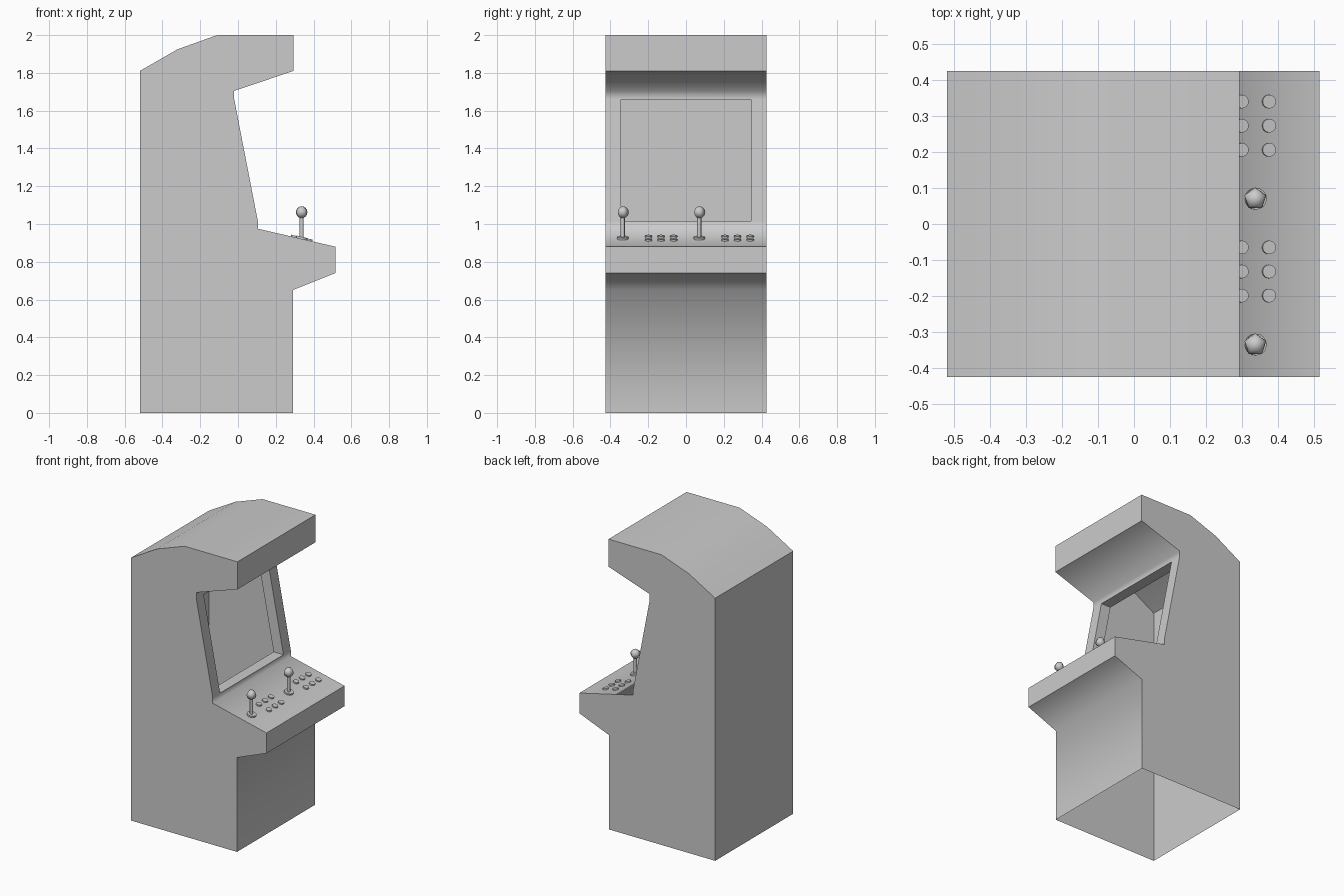
import bpy, bmesh
from math import atan2
from mathutils import Matrix, Vector

if "Cube" in bpy.data.objects:
    bpy.data.objects.remove(bpy.data.objects["Cube"])

HALF = 0.425          # half cabinet width
HOLE = 0.345          # half width of the screen opening
RIM_DEPTH = 0.075

# Side profile (x, z); the flag marks edges that shade smoothly
PROFILE = [
    (-0.52, 0, 0), (0.29, 0, 0), (0.29, 0.65, 1), (0.515, 0.74, 0),
    (0.515, 0.88, 0), (0.105, 0.975, 1), (0.105, 1.015, 1), (-0.02, 1.66, 1),
    (-0.02, 1.705, 1), (0.293, 1.81, 0), (0.293, 2.0, 0), (-0.11, 2.0, 1),
    (-0.32, 1.925, 1), (-0.52, 1.81, 0)]
SCREEN_SEG = 6        # profile segment that holds the screen opening


def finish(bm, name, smooth=True):
    mesh = bpy.data.meshes.new(name)
    for f in bm.faces:
        f.smooth = smooth
    bm.to_mesh(mesh)
    bm.free()
    obj = bpy.data.objects.new(name, mesh)
    bpy.context.collection.objects.link(obj)
    return obj


def build_cabinet():
    bm = bmesh.new()
    left = [bm.verts.new((x, -HALF, z)) for x, z, _ in PROFILE]
    right = [bm.verts.new((x, HALF, z)) for x, z, _ in PROFILE]
    n = len(PROFILE)
    bm.faces.new(left)
    bm.faces.new(right[::-1])
    walls = {}
    # Segment 0 is the open bottom, so it gets no wall
    for i in range(1, n):
        j = (i + 1) % n
        walls[i] = bm.faces.new((left[j], left[i], right[i], right[j]))
    for e in bm.edges:
        e.smooth = False
    for i in range(n):
        e = bm.edges.get((left[i], right[i]))
        if e:
            e.smooth = bool(PROFILE[i][2])
    bmesh.ops.recalc_face_normals(bm, faces=bm.faces[:])

    # Split the screen wall into side strips and an opening
    parts = [walls[SCREEN_SEG]]
    for y in (-HOLE, HOLE):
        geom = set(parts)
        for f in parts:
            geom.update(f.edges, f.verts)
        cut = bmesh.ops.bisect_plane(bm, geom=list(geom), plane_co=(0, y, 0),
                                     plane_no=(0, 1, 0))
        parts = [g for g in cut['geom'] if isinstance(g, bmesh.types.BMFace)]
    middle = min(parts, key=lambda f: abs(f.calc_center_median().y))
    edges = list(middle.edges)
    bmesh.ops.delete(bm, geom=[middle], context='FACES_ONLY')

    # Rim running back from the opening
    for e in edges:
        e.smooth = False
    out = bmesh.ops.extrude_edge_only(bm, edges=edges)
    rim = [g for g in out['geom'] if isinstance(g, bmesh.types.BMVert)]
    bmesh.ops.translate(bm, verts=rim, vec=(-RIM_DEPTH, 0, 0))
    for v in rim:
        for e in v.link_edges:
            e.smooth = False
    bmesh.ops.recalc_face_normals(bm, faces=bm.faces[:])
    finish(bm, "cabinet")


# Control panel slope
A, B = Vector((0.515, 0, 0.88)), Vector((0.105, 0, 0.975))
TILT = Matrix.Rotation(atan2(B.z - A.z, A.x - B.x), 4, 'Y')


def panel_point(x, y):
    t = (x - B.x) / (A.x - B.x)
    return Vector((x, y, B.z + t * (A.z - B.z)))


def disc(name, x, y, radius, height, sides=16):
    bm = bmesh.new()
    mat = Matrix.Translation(panel_point(x, y)) @ TILT
    bmesh.ops.create_cone(bm, cap_ends=True, segments=sides, radius1=radius,
                          radius2=radius, depth=2 * height, matrix=mat)
    for e in bm.edges:
        e.smooth = e.calc_face_angle(0) < 0.6
    finish(bm, name)


def joystick(x, y):
    disc("joystick_base", x, y, 0.03, 0.011)
    z = panel_point(x, y).z
    bm = bmesh.new()
    bmesh.ops.create_cone(bm, cap_ends=True, segments=10, radius1=0.011,
                          radius2=0.011, depth=1.05 - z,
                          matrix=Matrix.Translation((x, y, (1.05 + z) / 2)))
    for e in bm.edges:
        e.smooth = e.calc_face_angle(0) < 0.7
    finish(bm, "joystick_shaft")
    bm = bmesh.new()
    bmesh.ops.create_uvsphere(bm, u_segments=5, v_segments=8, radius=0.032,
                              matrix=Matrix.Translation((x, y, 1.062)))
    finish(bm, "joystick_ball")


build_cabinet()
# Two player stations: a joystick with six buttons each
for y in (-0.335, 0.07):
    joystick(0.337, y)
    for bx in (0.298, 0.374):
        for k in range(3):
            disc("button", bx, y + 0.136 + 0.067 * k, 0.019, 0.009)
